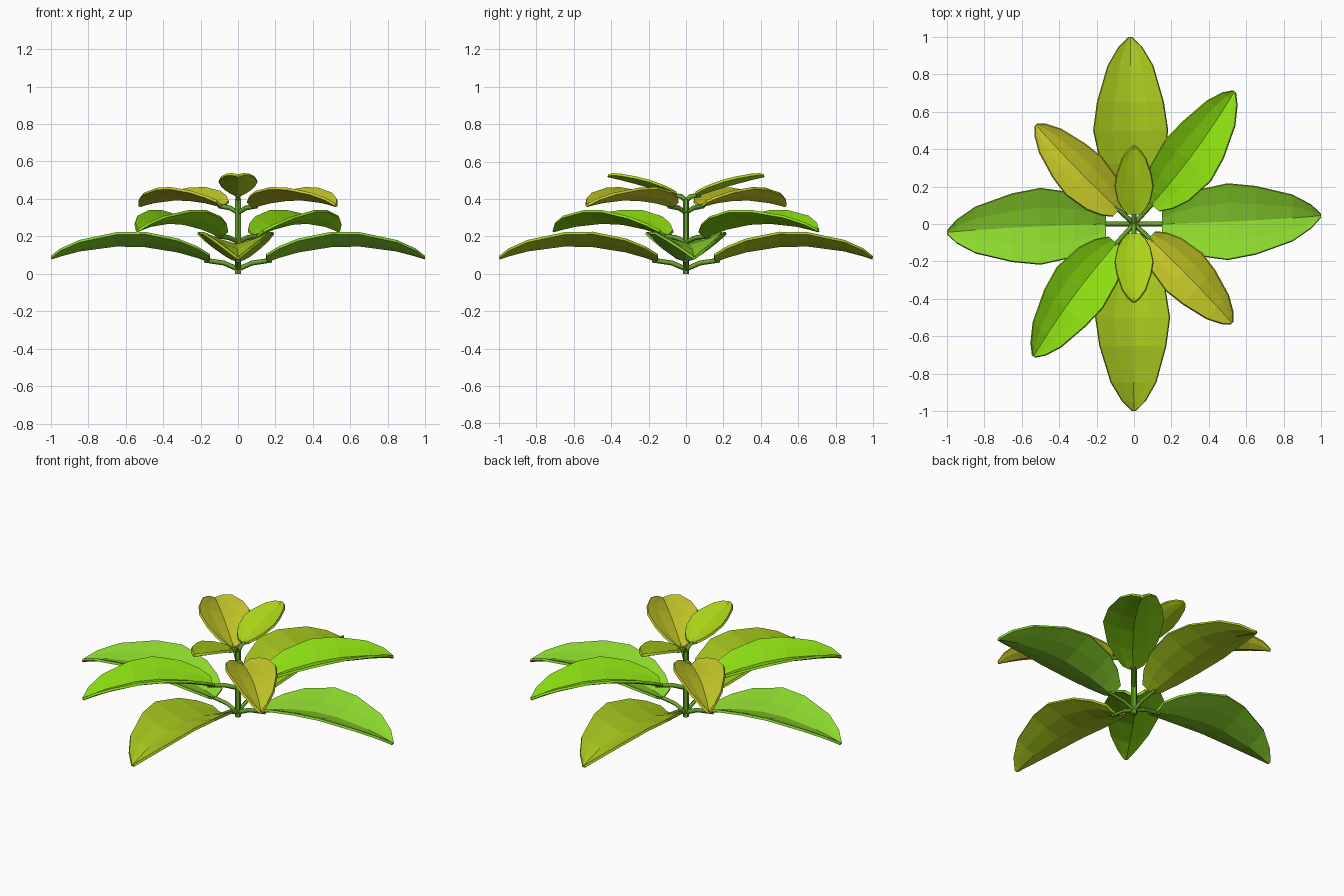
import bpy, bmesh, math
from mathutils import Vector

if "Cube" in bpy.data.objects:
    bpy.data.objects.remove(bpy.data.objects["Cube"])


def material(name, rgb):
    m = bpy.data.materials.new(name)
    m.diffuse_color = (*rgb, 1)
    m.use_nodes = True
    m.node_tree.nodes["Principled BSDF"].inputs["Base Color"].default_value = m.diffuse_color
    return m


GREEN = material("mid_green", (0.26, 0.68, 0.026))
BRIGHT = material("bright_green", (0.26, 0.72, 0.006))
OLIVE = material("yellow_green", (0.40, 0.61, 0.013))
YELLOW = material("leaf_yellow", (0.58, 0.60, 0.022))
LIME = material("lime", (0.43, 0.68, 0.01))
STEM = material("stem_green", (0.14, 0.38, 0.02))

# Leaf outline: (position along leaf, relative half width)
OUTLINE = [(0, .32), (.08, .6), (.2, .84), (.41, 1), (.59, .89),
           (.82, .6), (.94, .29), (1, .02)]


def leaf(name, mat, angle, r0, r1, width, zs, arch, lift, bend=0.0, joint=0.0, shift=0.0):
    a = math.radians(angle)
    out = Vector((math.cos(a), math.sin(a), 0))
    side = Vector((-out.y, out.x, 0))
    up = Vector((0, 0, 1))
    bm = bmesh.new()
    rows = []
    for t, w in OUTLINE:
        z = zs[0] + (zs[1] - zs[0]) * t + arch * 4 * t * (1 - t)
        mid = out * (r0 + (r1 - r0) * t) + side * (bend * t * t + shift * min(t * 2, 1) * (1 - t)) + up * z
        rows.append([bm.verts.new(mid + side * (s * w * width)
                                  + up * (lift * w ** 0.7 * abs(s) ** 1.3))
                     for s in (-1, -.5, 0, .5, 1)])
    for p, q in zip(rows, rows[1:]):
        for i in range(4):
            bm.faces.new((p[i], q[i], q[i + 1], p[i + 1]))
    me = bpy.data.meshes.new(name)
    bm.to_mesh(me)
    bm.free()
    ob = bpy.data.objects.new(name, me)
    me.materials.append(mat)
    bpy.context.collection.objects.link(ob)
    sol = ob.modifiers.new("thickness", 'SOLIDIFY')
    sol.thickness = 0.014
    sol.offset = -1

    # Leaf stalk from the stem to just under the leaf base
    cu = bpy.data.curves.new(name + "_stalk", 'CURVE')
    cu.dimensions = '3D'
    cu.bevel_depth = 0.013
    cu.bevel_resolution = 0
    cu.use_fill_caps = True
    sp = cu.splines.new('POLY')
    pts = [up * joint,
           out * (r0 * .5) + up * (joint + (zs[0] - joint) * .65),
           out * (r0 + .03) + up * (zs[0] - .002)]
    sp.points.add(len(pts) - 1)
    for p, c in zip(sp.points, pts):
        p.co = (*c, 1)
    cu.materials.append(STEM)
    so = bpy.data.objects.new(name + "_stalk", cu)
    bpy.context.collection.objects.link(so)


# Main stem
bpy.ops.mesh.primitive_cylinder_add(vertices=6, radius=0.017, depth=0.4, location=(0, 0, 0.2))
bpy.context.object.name = "stem"
bpy.context.object.data.materials.append(STEM)

# Four opposite leaf pairs, plus the small top pair
for n, turn in (("a", 0), ("b", 180)):
    leaf("lower_side_leaf_" + n, GREEN, turn, .15, 1.0, .2, (.075, .09), .078, .068, .045, .025, .01)
    leaf("lower_front_leaf_" + n, OLIVE, 90 if n == "a" else 270, .15, 1.0, .195, (.075, .09), .078, .068,
         .02 if n == "a" else 0, .025, .03 if n == "a" else -.015)
    leaf("middle_leaf_" + n, BRIGHT, 48 + turn, .14, .885, .16, (.205, .235), .06, .065, .075, .17)
    leaf("upper_leaf_" + n, YELLOW, 137 + turn, .11, .745, .135, (.365, .37), .038, .06, -.03, .325)
    leaf("top_leaf_" + n, LIME, 90 + turn, .05, .415, .1, (.425, .53), .006, .03, 0, .39)
